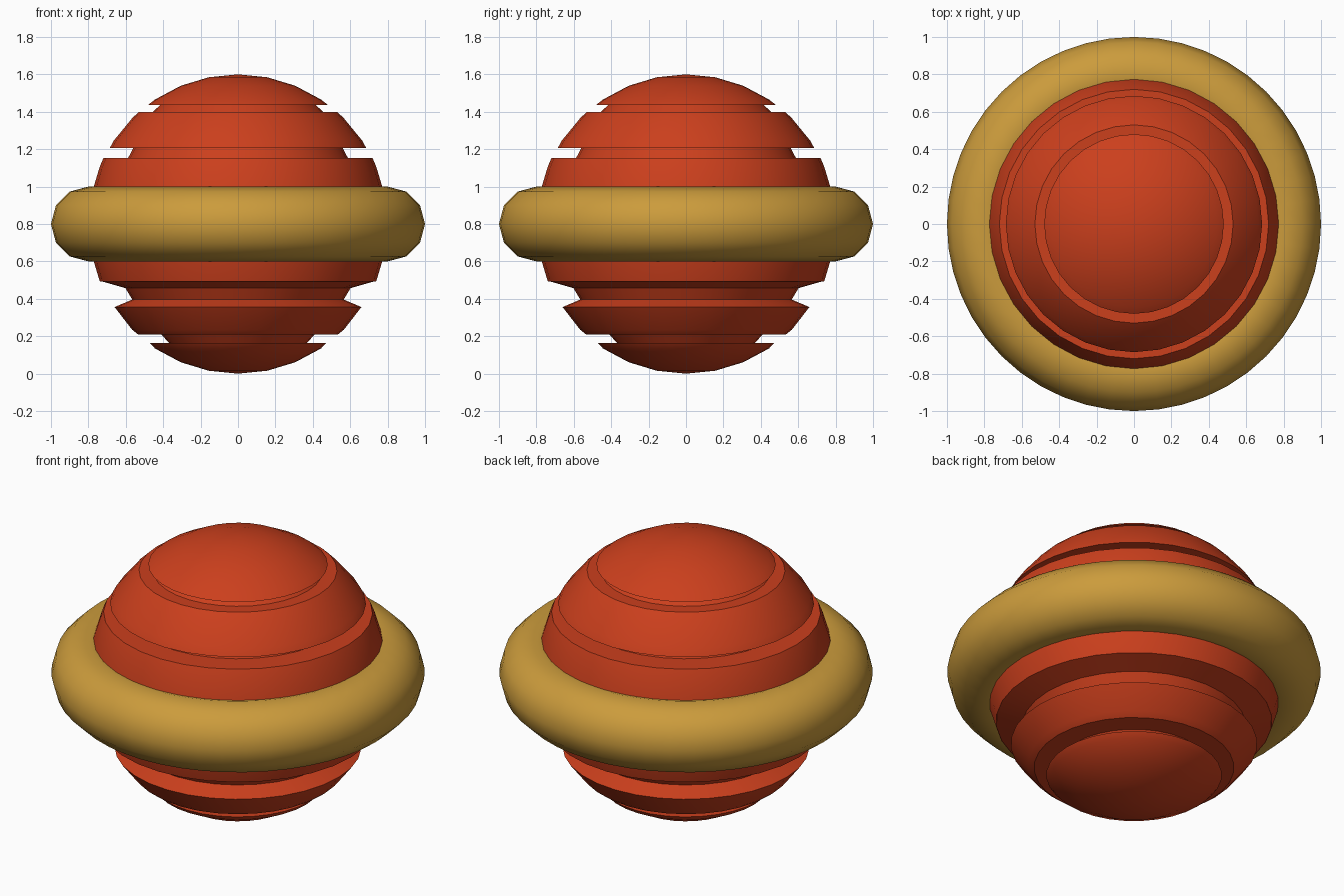
import bpy, bmesh
from math import sin, cos, pi, radians

if "Cube" in bpy.data.objects:
    bpy.data.objects.remove(bpy.data.objects["Cube"])

R, RINGS = 0.8, 16


def material(name, rgb):
    m = bpy.data.materials.new(name)
    m.diffuse_color = (*rgb, 1)
    m.use_nodes = True
    m.node_tree.nodes["Principled BSDF"].inputs["Base Color"].default_value = m.diffuse_color
    return m


def arc(first, last):
    """Points of the ball outline, ring numbers counted from the top pole."""
    return [(R * sin(i * pi / RINGS), R + R * cos(i * pi / RINGS))
            for i in range(first, last + 1)]


def lathe(name, profile, sides, mat, closed=False):
    bm = bmesh.new()
    rings = []
    for r, z in profile:
        if r < 1e-5:
            rings.append([bm.verts.new((0, 0, z))] * sides)
        else:
            rings.append([bm.verts.new((r * cos(2 * pi * k / sides),
                                        r * sin(2 * pi * k / sides), z))
                          for k in range(sides)])
    pairs = list(zip(rings, rings[1:]))
    if closed:
        pairs.append((rings[-1], rings[0]))
    for a, b in pairs:
        for k in range(sides):
            n = (k + 1) % sides
            bm.faces.new(list(dict.fromkeys((a[k], b[k], b[n], a[n]))))
    bmesh.ops.recalc_face_normals(bm, faces=bm.faces)
    me = bpy.data.meshes.new(name)
    bm.to_mesh(me)
    bm.free()
    ob = bpy.data.objects.new(name, me)
    bpy.context.collection.objects.link(ob)
    me.materials.append(mat)
    bpy.ops.object.select_all(action='DESELECT')
    ob.select_set(True)
    bpy.context.view_layer.objects.active = ob
    bpy.ops.object.shade_smooth_by_angle(angle=radians(38))
    return ob


# Ball with four grooves cut around it
profile = (
    arc(0, 3)
    + [(0.48, 1.437), (0.415, 1.437), (0.455, 1.40), (0.53, 1.40)]
    + arc(4, 5)
    + [(0.685, 1.207), (0.56, 1.207), (0.588, 1.152), (0.72, 1.152)]
    + arc(6, 10)
    + [(0.738, 0.496), (0.602, 0.457), (0.565, 0.396), (0.66, 0.356)]
    + arc(12, 12)
    + [(0.535, 0.21), (0.41, 0.21), (0.368, 0.163), (0.47, 0.163)]
    + arc(13, 16)
)
lathe("grooved_ball", profile, 32, material("red", (0.60, 0.05, 0.012)))

# Ring around the middle
ring = [(0.8 + 0.2 * cos(2 * pi * i / 12), 0.8 + 0.2 * sin(2 * pi * i / 12))
        for i in range(12)]
lathe("middle_ring", ring, 48, material("gold", (0.60, 0.33, 0.045)), closed=True)
